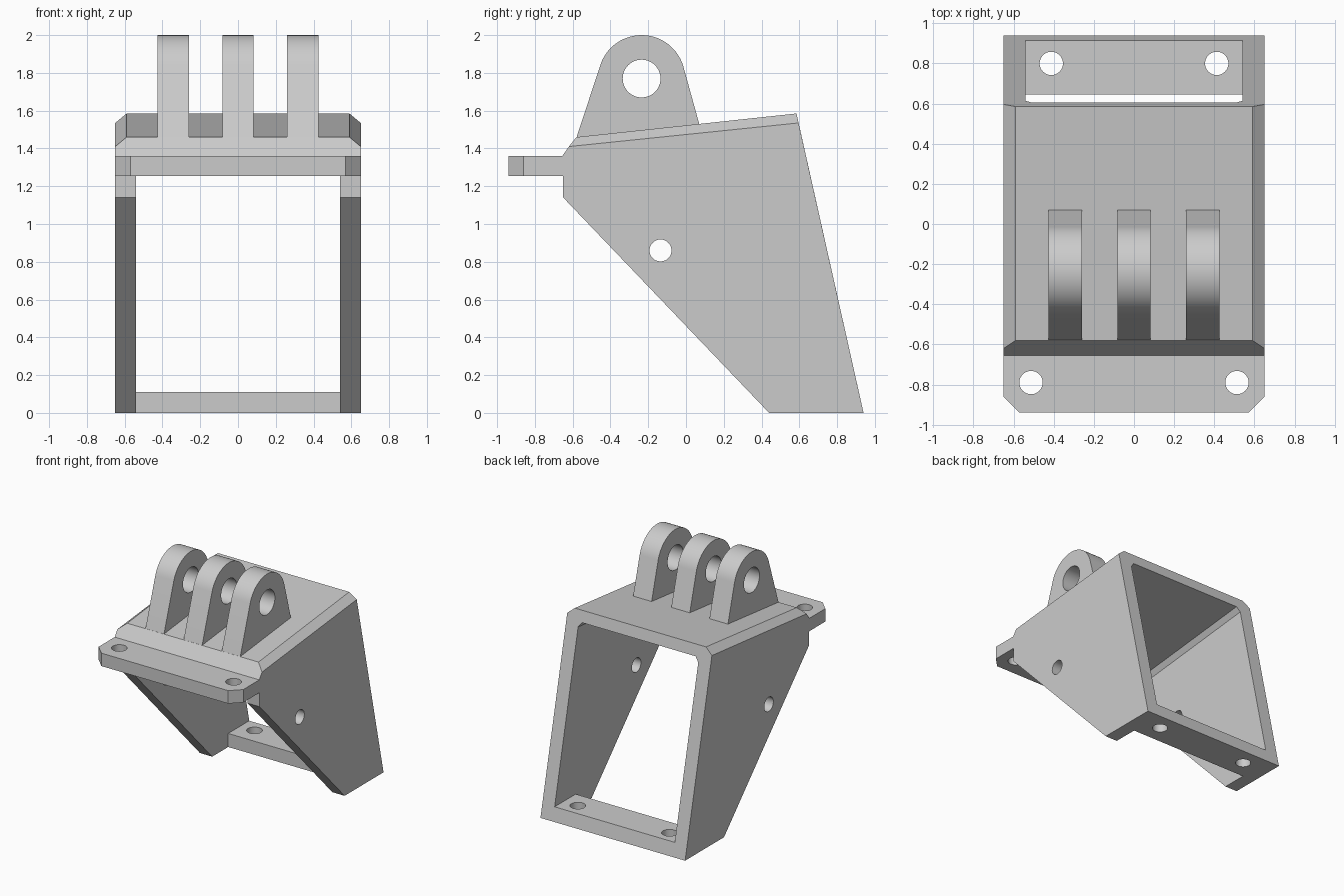
import bpy, bmesh
from math import radians, sin, cos
from mathutils import Matrix

cube = bpy.data.objects.get("Cube")
if cube:
    bpy.data.objects.remove(cube, do_unlink=True)

grey = bpy.data.materials.new("plain grey")
grey.use_nodes = True
colour = (0.6, 0.6, 0.6, 1)
grey.diffuse_color = colour
grey.node_tree.nodes["Principled BSDF"].inputs["Base Color"].default_value = colour


def finish(bm, name):
    bmesh.ops.recalc_face_normals(bm, faces=bm.faces)
    mesh = bpy.data.meshes.new(name)
    bm.to_mesh(mesh)
    bm.free()
    mesh.materials.append(grey)
    obj = bpy.data.objects.new(name, mesh)
    bpy.context.collection.objects.link(obj)
    return obj


def loft(name, sections):
    """Skin a row of (x, [(y, z), ...]) sections into a closed solid."""
    bm = bmesh.new()
    rings = [[bm.verts.new((x, y, z)) for y, z in pts] for x, pts in sections]
    n = len(rings[0])
    for a, b in zip(rings, rings[1:]):
        for i in range(n):
            j = (i + 1) % n
            bm.faces.new((a[i], a[j], b[j], b[i]))
    bm.faces.new(rings[0])
    bm.faces.new(rings[-1])
    bmesh.ops.dissolve_limit(bm, angle_limit=radians(0.5),
                             verts=bm.verts, edges=bm.edges)
    return finish(bm, name)


def mirrored(half):
    """Sections listed from the outside in, completed on the other side."""
    return [(-x, p) for x, p in half] + [(x, p) for x, p in reversed(half)]


def drill(name, centre, radius, depth, axis):
    bm = bmesh.new()
    turn = Matrix.Rotation(radians(90), 4, 'Y') if axis == 'X' else Matrix()
    bmesh.ops.create_cone(bm, cap_ends=True, segments=48, radius1=radius,
                          radius2=radius, depth=depth,
                          matrix=Matrix.Translation(centre) @ turn)
    return finish(bm, name)


def cut(target, cutter):
    cutter.hide_render = True
    mod = target.modifiers.new("cut", 'BOOLEAN')
    mod.operation = 'DIFFERENCE'
    mod.solver = 'EXACT'
    mod.object = cutter
    bpy.context.view_layer.objects.active = target
    bpy.ops.object.modifier_apply(modifier=mod.name)
    bpy.data.objects.remove(cutter, do_unlink=True)


def shade(obj):
    bpy.ops.object.select_all(action='DESELECT')
    obj.select_set(True)
    bpy.context.view_layer.objects.active = obj
    bpy.ops.object.shade_smooth_by_angle(angle=radians(20))


# Bracket shell with its front flange and chamfered top edges
def shell_section(flange_front, top):
    return ([(0.44, 0), (-0.65, 1.14), (-0.65, 1.255), (flange_front, 1.255),
             (flange_front, 1.36), (-0.655, 1.36)] + top + [(0.94, 0)])


edge_top = [(-0.62, 1.41), (0.596, 1.535)]
full_top = [(-0.58, 1.46), (0.585, 1.585)]
bracket = loft("bracket_body", mirrored([
    (0.65, shell_section(-0.86, edge_top)),
    (0.59, shell_section(-0.92, full_top)),
    (0.57, shell_section(-0.94, full_top))]))


# Hollow between the side walls, leaving the top plate and rear bar
def hollow_section(drop):
    return [(-1.1, -0.1), (0.645, -0.1), (0.645, 0.11), (1.2, 0.11),
            (1.2, 1.56 - drop), (-0.58, 1.367 - drop), (-0.58, 1.255), (-1.1, 1.255)]


cut(bracket, loft("hollow_cutter", mirrored([
    (0.54, hollow_section(0.04)), (0.51, hollow_section(0))])))

# Screw holes in the flange, rear bar and side walls
for side in (-1, 1):
    cut(bracket, drill("flange_hole_cutter", (side * 0.513, -0.79, 1.3), 0.058, 0.4, 'Z'))
    cut(bracket, drill("bar_hole_cutter", (side * 0.412, 0.8, 0.05), 0.058, 0.3, 'Z'))
cut(bracket, drill("side_hole_cutter", (0, -0.135, 0.86), 0.058, 2, 'X'))
shade(bracket)

# Three rounded hinge lugs with a pin hole
pin_y, pin_z, round_r = -0.235, 1.77, 0.23
lug_profile = [(-0.579, 1.46), (-0.56, 1.43), (0.08, 1.5), (0.07, 1.53)]
steps = 28
for i in range(steps + 1):
    a = radians(16 + (161 - 16) * i / steps)
    lug_profile.append((pin_y + round_r * cos(a), pin_z + round_r * sin(a)))

for name, x in (("right", -0.343), ("middle", 0), ("left", 0.343)):
    lug = loft(name + "_hinge_lug", [(x - 0.083, lug_profile), (x + 0.083, lug_profile)])
    cut(lug, drill("pin_hole_cutter", (x, pin_y, pin_z), 0.1, 0.5, 'X'))
    shade(lug)
